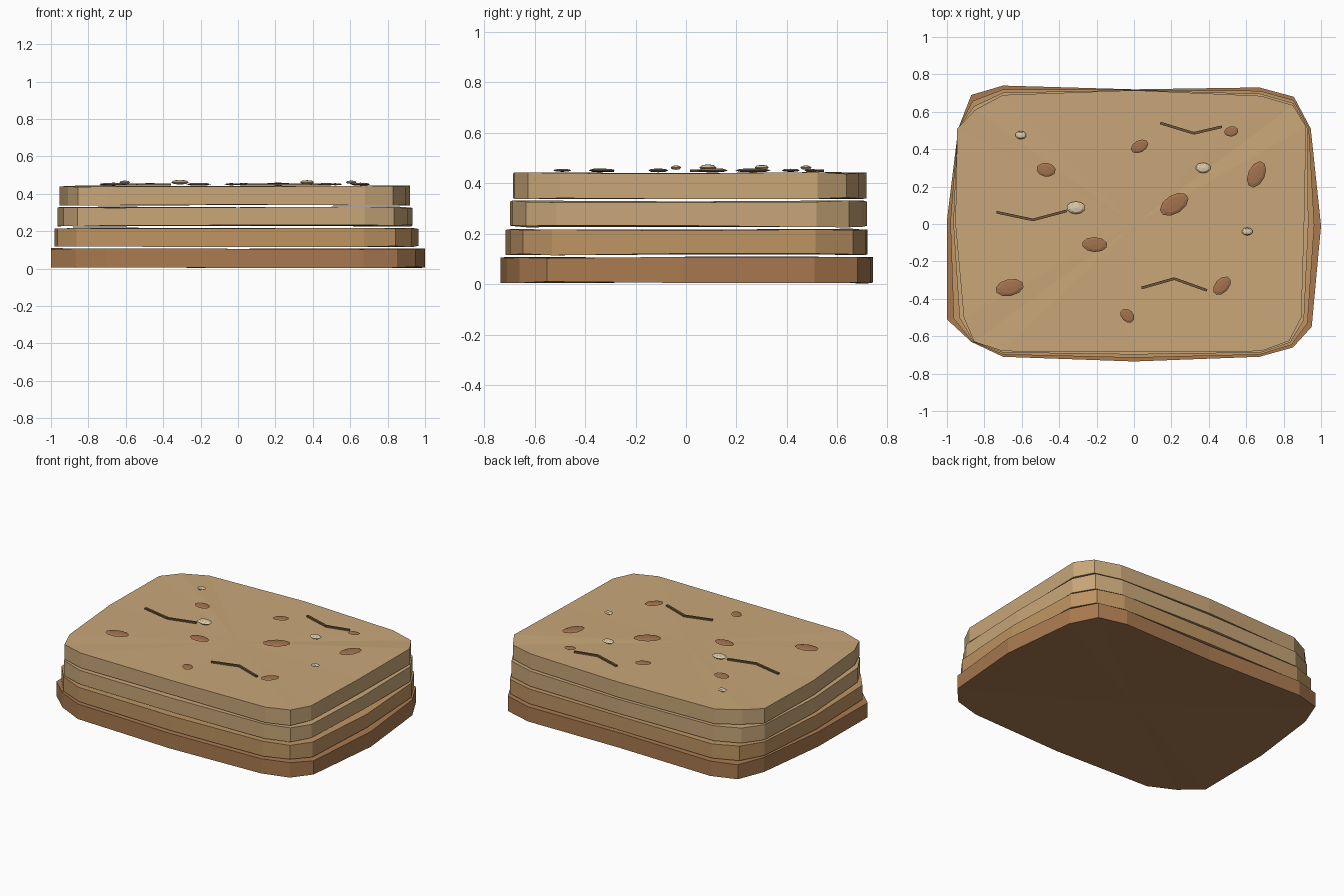
import bpy, bmesh, math, random
from mathutils import Vector, Matrix

if "Cube" in bpy.data.objects:
    bpy.data.objects.remove(bpy.data.objects["Cube"])

random.seed(4)


def material(name, rgb):
    m = bpy.data.materials.new(name)
    m.diffuse_color = (*rgb, 1)
    m.use_nodes = True
    m.node_tree.nodes["Principled BSDF"].inputs["Base Color"].default_value = m.diffuse_color
    return m


def finish(name, bm, mat):
    bmesh.ops.recalc_face_normals(bm, faces=bm.faces[:])
    me = bpy.data.meshes.new(name)
    bm.to_mesh(me)
    bm.free()
    me.materials.append(mat)
    ob = bpy.data.objects.new(name, me)
    bpy.context.collection.objects.link(ob)
    return ob


dark = material("dark_clay", (0.40, 0.195, 0.08))
mid = material("mid_clay", (0.52, 0.30, 0.125))
pale = material("pale_clay", (0.58, 0.385, 0.19))
crack_mat = material("crack_brown", (0.16, 0.09, 0.04))
pebble_mat = material("pebble_brown", (0.36, 0.17, 0.075))
grain_mat = material("grain_cream", (0.72, 0.58, 0.38))

# Worn outlines of the lowest and highest slabs, counter-clockwise from +x
low = [(1.0, -.01), (.945, .51), (.855, .68), (.67, .73), (0, .72), (-.70, .74),
       (-.87, .69), (-.94, .51), (-1.0, .02), (-1.0, -.51), (-.87, -.63),
       (-.70, -.71), (0, -.735), (.67, -.71), (.85, -.66), (.95, -.55)]
high = [(.91, 0), (.92, .52), (.85, .635), (.68, .685), (0, .715), (-.70, .69),
        (-.85, .61), (-.945, .51), (-.955, 0), (-.91, -.5), (-.855, -.63),
        (-.70, -.68), (0, -.685), (.68, -.68), (.83, -.625), (.895, -.5)]


# Slab: a prism with fan-shaped, slightly uneven top and bottom
def slab(name, t, z0, z1, mat):
    bm = bmesh.new()
    rings = []
    for z in (z0, z1):
        ring = []
        for a, b in zip(low, high):
            p = Vector(a).lerp(Vector(b), t)
            ring.append(bm.verts.new((p.x, p.y, z + random.uniform(-.004, .004))))
        rings.append((ring, bm.verts.new((0, 0, z))))
    n = len(low)
    for i in range(n):
        j = (i + 1) % n
        bm.faces.new((rings[0][0][i], rings[0][0][j], rings[1][0][j], rings[1][0][i]))
        for ring, centre in rings:
            bm.faces.new((ring[i], ring[j], centre))
    finish(name, bm, mat)


slab("bottom_slab", 0, .007, .106, dark)
slab("lower_slab", .4, .118, .216, mid)
slab("upper_slab", .75, .229, .328, pale)
slab("top_slab", 1, .341, .440, pale)


# Flattened stones: x, y, long radius, short radius, turn in degrees
def stones(name, rows, z, flat, mat):
    for i, (x, y, rx, ry, turn) in enumerate(rows):
        bm = bmesh.new()
        m = (Matrix.Translation((x, y, z)) @ Matrix.Rotation(math.radians(turn), 4, 'Z')
             @ Matrix.Diagonal((rx, ry, rx * flat + .003, 1)))
        bmesh.ops.create_uvsphere(bm, u_segments=10, v_segments=4, radius=1, matrix=m)
        finish(f"{name}_{i + 1}", bm, mat)


stones("pebble", [(-.47, .29, .052, .037, -8), (.03, .415, .050, .032, 28),
                  (.52, .495, .038, .027, 10), (.655, .265, .075, .045, 65),
                  (.215, .105, .085, .050, 32), (-.21, -.11, .068, .040, -3),
                  (-.665, -.34, .077, .045, 12), (.47, -.33, .058, .037, 48),
                  (-.035, -.49, .043, .032, -45)], .451, .07, pebble_mat)
stones("grain", [(-.605, .475, .030, .022, 0), (-.31, .087, .050, .034, 0),
                 (.37, .30, .040, .028, 0), (.605, -.04, .030, .021, 0)],
       .462, .2, grain_mat)


# Surface cracks: two thin straight bars each
def crack(name, pts):
    bm = bmesh.new()
    for a, b in zip(pts, pts[1:]):
        d = Vector(b) - Vector(a)
        c = (Vector(a) + Vector(b)) / 2
        m = (Matrix.Translation((c.x, c.y, .449))
             @ Matrix.Rotation(math.atan2(d.y, d.x), 4, 'Z')
             @ Matrix.Diagonal((d.length, .014, .010, 1)))
        bmesh.ops.create_cube(bm, size=1, matrix=m)
    finish(name, bm, crack_mat)


crack("crack_left", [(-.735, .063), (-.54, .022), (-.36, .07)])
crack("crack_back", [(.14, .54), (.32, .485), (.47, .52)])
crack("crack_front", [(.04, -.342), (.215, -.292), (.39, -.355)])
